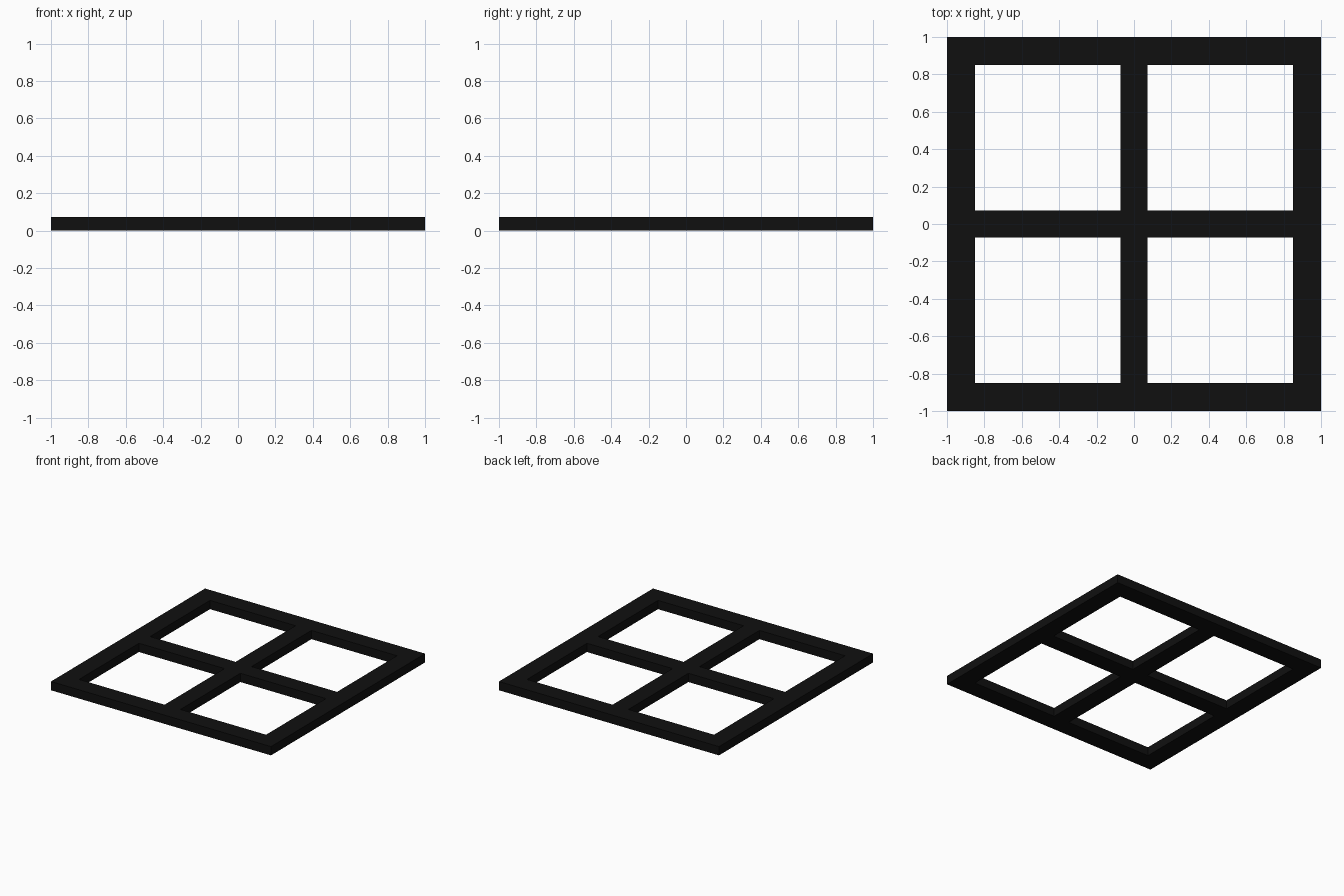
import bpy
import bmesh

if "Cube" in bpy.data.objects:
    bpy.data.objects.remove(bpy.data.objects["Cube"])

OUTER, INNER, BAR, HEIGHT = 1.0, 0.85, 0.072, 0.072

black = bpy.data.materials.new("black_paint")
black.diffuse_color = (0.005, 0.005, 0.005, 1)
black.use_nodes = True
black.node_tree.nodes["Principled BSDF"].inputs["Base Color"].default_value = black.diffuse_color

# Flat lattice: a 5 x 5 cell layout with the four panes left open
cuts = [-OUTER, -INNER, -BAR, BAR, INNER, OUTER]
bm = bmesh.new()
grid = [[bm.verts.new((x, y, 0)) for y in cuts] for x in cuts]
for i in range(5):
    for j in range(5):
        if i in (1, 3) and j in (1, 3):
            continue
        bm.faces.new((grid[i][j], grid[i + 1][j], grid[i + 1][j + 1], grid[i][j + 1]))

# Extrude upward into one closed solid
result = bmesh.ops.extrude_face_region(bm, geom=bm.faces[:], use_keep_orig=True)
top = [g for g in result["geom"] if isinstance(g, bmesh.types.BMVert)]
bmesh.ops.translate(bm, verts=top, vec=(0, 0, HEIGHT))
bmesh.ops.recalc_face_normals(bm, faces=bm.faces[:])

# Merge coplanar cells so the faces stay clean
bmesh.ops.dissolve_limit(bm, angle_limit=0.01, verts=bm.verts[:], edges=bm.edges[:])

mesh = bpy.data.meshes.new("window_frame")
bm.to_mesh(mesh)
bm.free()
mesh.materials.append(black)
frame = bpy.data.objects.new("window_frame", mesh)
bpy.context.collection.objects.link(frame)
